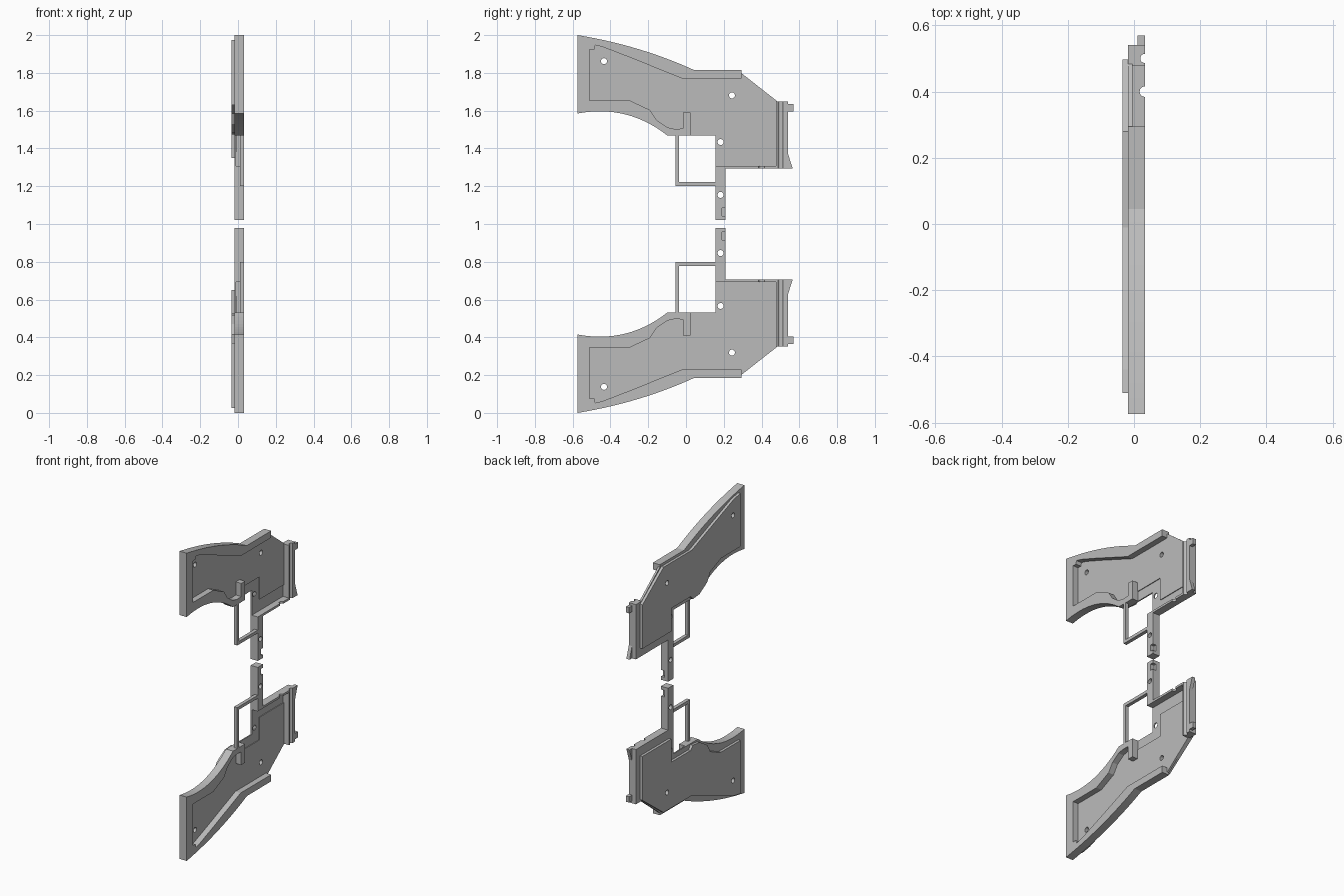
import bpy, bmesh, math
from mathutils import Matrix, Vector

cube = bpy.data.objects.get("Cube")
if cube:
    bpy.data.objects.remove(cube)

grey = bpy.data.materials.new("plain_grey")
grey.use_nodes = True
colour = (0.5, 0.5, 0.5, 1)
grey.diffuse_color = colour
grey.node_tree.nodes["Principled BSDF"].inputs["Base Color"].default_value = colour

# Depth levels along x
BACK, SHEET, MARGIN, FLOOR, FACE = -0.035, -0.018, -0.010, -0.005, 0.033


def finish(bm, name, flip):
    """Turn the bmesh into an object, mirrored in height for the lower half."""
    if flip:
        bmesh.ops.transform(bm, matrix=Matrix.Translation((0, 0, 2)) @ Matrix.Scale(-1, 4, (0, 0, 1)), verts=bm.verts)
    bmesh.ops.recalc_face_normals(bm, faces=bm.faces)
    mesh = bpy.data.meshes.new(name)
    bm.to_mesh(mesh)
    bm.free()
    obj = bpy.data.objects.new(name, mesh)
    bpy.context.collection.objects.link(obj)
    mesh.materials.append(grey)
    return obj


def prism(name, outline, x0, x1, flip):
    """Extrude a (y, z) outline along x."""
    bm = bmesh.new()
    face = bm.faces.new([bm.verts.new((x0, y, z)) for y, z in outline])
    ext = bmesh.ops.extrude_face_region(bm, geom=[face])["geom"]
    bmesh.ops.translate(bm, vec=(x1 - x0, 0, 0), verts=[v for v in ext if isinstance(v, bmesh.types.BMVert)])
    return finish(bm, name, flip)


def box(y0, y1, z0, z1):
    return [(y0, z0), (y1, z0), (y1, z1), (y0, z1)]


def rod(name, centre, radius, length, axis, flip):
    bm = bmesh.new()
    turn = Vector((0, 0, 1)).rotation_difference(Vector(axis)).to_matrix().to_4x4()
    bmesh.ops.create_cone(bm, cap_ends=True, segments=20, radius1=radius, radius2=radius,
                          depth=length, matrix=Matrix.Translation(centre) @ turn)
    return finish(bm, name, flip)


def cut(targets, cutter):
    cutter.hide_render = True
    cutter.hide_viewport = True
    cutter.display_type = 'WIRE'
    for obj in targets:
        mod = obj.modifiers.new("cut", 'BOOLEAN')
        mod.operation = 'DIFFERENCE'
        mod.solver = 'EXACT'
        mod.object = cutter


def curve(p0, p1, p2, n=14):
    """Quadratic arc between two points."""
    pts = []
    for i in range(n + 1):
        t = i / n
        pts.append(tuple((1 - t) ** 2 * a + 2 * t * (1 - t) * b + t * t * c for a, b, c in zip(p0, p1, p2)))
    return pts


# Shared outline curves, as (y, z)
top_arc = curve((0.045, 1.814), (-0.24, 1.945), (-0.574, 2.0))
low_arc = curve((-0.574, 1.585), (-0.31, 1.635), (-0.098, 1.468))
outer = [(0.294, 1.814)] + top_arc + low_arc
slope = [(0.484, 1.649), (0.294, 1.798)]
hollow = [(-0.015, 1.59), (-0.015, 1.505), (-0.06, 1.503), (-0.10, 1.512), (-0.155, 1.55), (-0.19, 1.603),
          (-0.30, 1.655), (-0.51, 1.655), (-0.51, 1.925), (-0.485, 1.925), (-0.48, 1.947),
          (-0.44, 1.937), (-0.30, 1.883), (-0.02, 1.77), (0.294, 1.77)]
raised = [(-0.51, 1.975), (-0.44, 1.963), (-0.29, 1.905), (-0.01, 1.797), (0.28, 1.797), (0.497, 1.635),
          (0.497, 1.35), (0.20, 1.35), (0.20, 1.50), (0.0, 1.50), (-0.02, 1.475), (-0.09, 1.482),
          (-0.17, 1.53), (-0.20, 1.585), (-0.31, 1.63), (-0.51, 1.63)]

for side, flip in (("upper", False), ("lower", True)):
    def part(name, outline, x0, x1):
        return prism(f"{side}_{name}", outline, x0, x1, flip)

    # Panel layers
    sheet = part("base_sheet", outer + [(0.156, 1.468), (0.156, 1.293), (0.484, 1.293)] + slope, SHEET, MARGIN)
    floor = part("panel_floor", outer + [(0.025, 1.468), (0.025, 1.53), (0.23, 1.53), (0.23, 1.383),
                                         (0.484, 1.383)] + slope, MARGIN, FLOOR)
    plate = part("back_plate", raised, BACK, SHEET)
    part("rim_wall", outer + [(0.025, 1.468), (0.025, 1.59)] + hollow, FLOOR, FACE)

    # Lower ledge, strut and open frame
    ledge = part("ledge", box(0.209, 0.484, 1.293, 1.307), MARGIN, FACE)
    strut = part("strut", box(0.156, 0.209, 1.021, 1.307), SHEET, FACE)
    part("frame_post", box(-0.055, -0.036, 1.202, 1.468), 0.01, FACE)
    part("frame_rail", box(-0.036, 0.156, 1.202, 1.222), 0.01, FACE)

    # End flange with its tab and flared foot
    flange = part("end_flange", box(0.477, 0.54, 1.293, 1.649), SHEET, FACE)
    part("flange_tab", box(0.54, 0.57, 1.596, 1.634), 0.01, FACE)
    part("flange_foot", [(0.54, 1.372), (0.54, 1.293), (0.565, 1.293)], 0.01, FACE)

    # Bolt holes, grooves and strut notch
    for i, (y, z) in enumerate([(-0.434, 1.862), (0.243, 1.681), (0.183, 1.434), (0.183, 1.154)]):
        cutter = rod(f"{side}_hole_cutter_{i}", (0, y, z), 0.016, 0.2, (1, 0, 0), flip)
        cut([strut] if i == 3 else [sheet, floor, plate], cutter)
    cut([flange], rod(f"{side}_groove_cutter", (FACE, 0.5, 1.47), 0.014, 0.6, (0, 0, 1), flip))
    cut([ledge], rod(f"{side}_ledge_cutter", (FACE, 0.4, 1.3), 0.016, 0.1, (0, 0, 1), flip))
    cut([strut], part("notch_cutter", box(0.19, 0.25, 1.043, 1.085), 0.008, 0.1))
